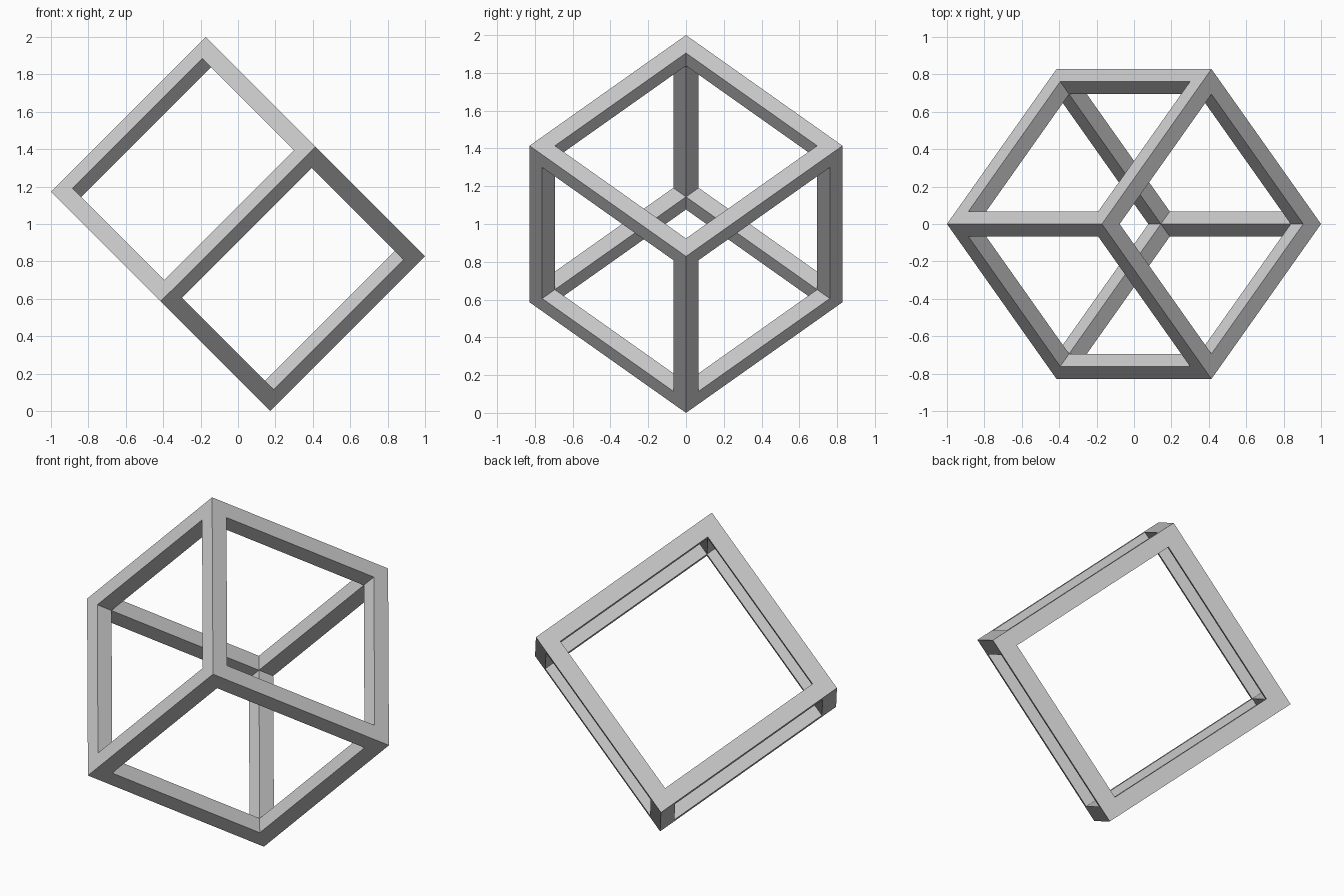
import bpy
import bmesh
from math import radians

default = bpy.data.objects.get("Cube")
if default:
    bpy.data.objects.remove(default, do_unlink=True)

EDGE = 1.1716   # outer edge of the cube frame
BAR = 0.095     # square bar thickness

# Plain grey material
grey = bpy.data.materials.new("grey")
grey.use_nodes = True
colour = (0.6, 0.6, 0.6, 1)
grey.diffuse_color = colour
grey.node_tree.nodes["Principled BSDF"].inputs["Base Color"].default_value = colour

# Open cube: inset every side, push the openings inward, then weld the inner corners
bm = bmesh.new()
bmesh.ops.create_cube(bm, size=EDGE)
openings = bm.faces[:]
bmesh.ops.inset_individual(bm, faces=openings, thickness=BAR, use_even_offset=True)
bmesh.ops.inset_individual(bm, faces=openings, thickness=0, depth=-BAR)
bmesh.ops.delete(bm, geom=openings, context='FACES')
bmesh.ops.remove_doubles(bm, verts=bm.verts, dist=0.001)
bmesh.ops.recalc_face_normals(bm, faces=bm.faces)

mesh = bpy.data.meshes.new("cube_frame")
bm.to_mesh(mesh)
bm.free()
mesh.materials.append(grey)

# Tip the frame so it stands on one corner
frame = bpy.data.objects.new("cube_frame", mesh)
frame.rotation_euler = (radians(45), radians(-45), 0)
frame.location = (0, 0, 1)
bpy.context.collection.objects.link(frame)
